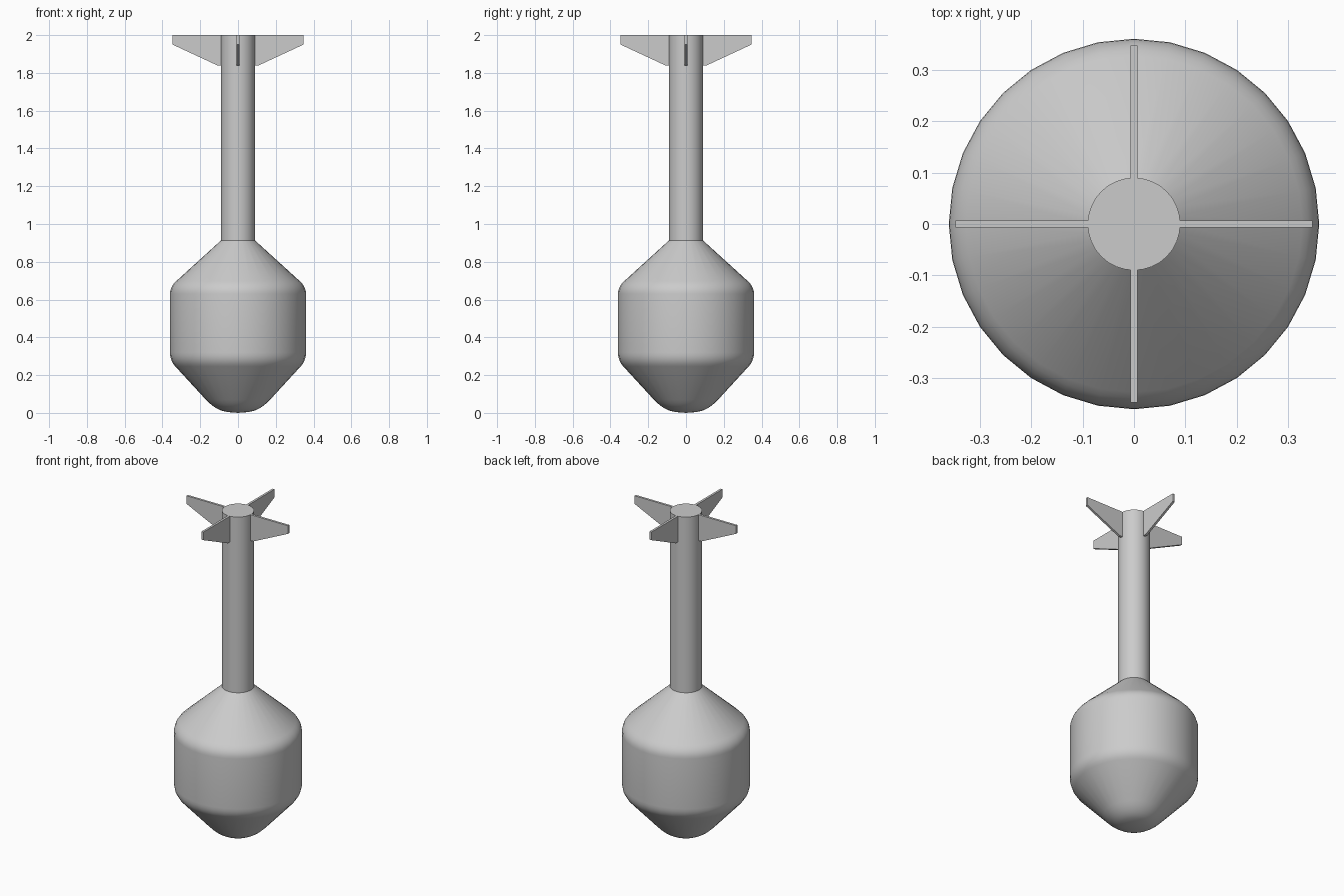
import bpy, bmesh, math
from mathutils import Vector, Matrix

if "Cube" in bpy.data.objects:
    bpy.data.objects.remove(bpy.data.objects["Cube"])

SIDES = 32


def finish(name, bm, smooth=True):
    bmesh.ops.recalc_face_normals(bm, faces=bm.faces)
    mesh = bpy.data.meshes.new(name)
    bm.to_mesh(mesh)
    bm.free()
    obj = bpy.data.objects.new(name, mesh)
    bpy.context.collection.objects.link(obj)
    if smooth:
        bpy.ops.object.select_all(action='DESELECT')
        obj.select_set(True)
        bpy.context.view_layer.objects.active = obj
        bpy.ops.object.shade_smooth_by_angle(angle=math.radians(30))
    return obj


def fillet(a, corner, b, steps=5):
    """Curve that rounds a profile corner between points a and b."""
    a, c, b = Vector(a), Vector(corner), Vector(b)
    ts = [i / steps for i in range(steps + 1)]
    return [tuple((1 - t) ** 2 * a + 2 * t * (1 - t) * c + t * t * b) for t in ts]


def lathe(name, profile):
    """Revolve (radius, z) points around z."""
    bm = bmesh.new()
    verts = [bm.verts.new((r, 0, z)) for r, z in profile]
    edges = [bm.edges.new(pair) for pair in zip(verts, verts[1:])]
    bmesh.ops.spin(bm, geom=verts + edges, cent=(0, 0, 0), axis=(0, 0, 1),
                   angle=math.tau, steps=SIDES, use_duplicate=False)
    bmesh.ops.remove_doubles(bm, verts=bm.verts, dist=1e-4)
    return finish(name, bm)


# Body: rounded nose, two rounded shoulders, cone up to the tube
nose = [(0, 0), (0.05, 0.004)] + fillet((0.08, 0.01), (0.125, 0.022), (0.17, 0.07))
lower = fillet((0.332, 0.246), (0.36, 0.276), (0.36, 0.32))
upper = fillet((0.36, 0.63), (0.36, 0.668), (0.327, 0.698))
lathe("warhead_body", nose + lower + upper + [(0.09, 0.913)])

# Tail tube with a flat cap
lathe("tail_tube", [(0.09, 0.913), (0.09, 2.0), (0, 2.0)])

# Four tail fins
FIN = [(0.085, 1.84), (0.11, 1.84), (0.347, 1.95), (0.347, 2.0), (0.085, 2.0)]
THICK = 0.014
for i in range(4):
    bm = bmesh.new()
    face = bm.faces.new([bm.verts.new((x, -THICK / 2, z)) for x, z in FIN])
    ext = bmesh.ops.extrude_face_region(bm, geom=[face], use_keep_orig=True)
    moved = [g for g in ext["geom"] if isinstance(g, bmesh.types.BMVert)]
    bmesh.ops.translate(bm, vec=(0, THICK, 0), verts=moved)
    bmesh.ops.rotate(bm, cent=(0, 0, 0), verts=bm.verts,
                     matrix=Matrix.Rotation(i * math.pi / 2, 3, 'Z'))
    finish(f"tail_fin_{i + 1}", bm, smooth=False)
